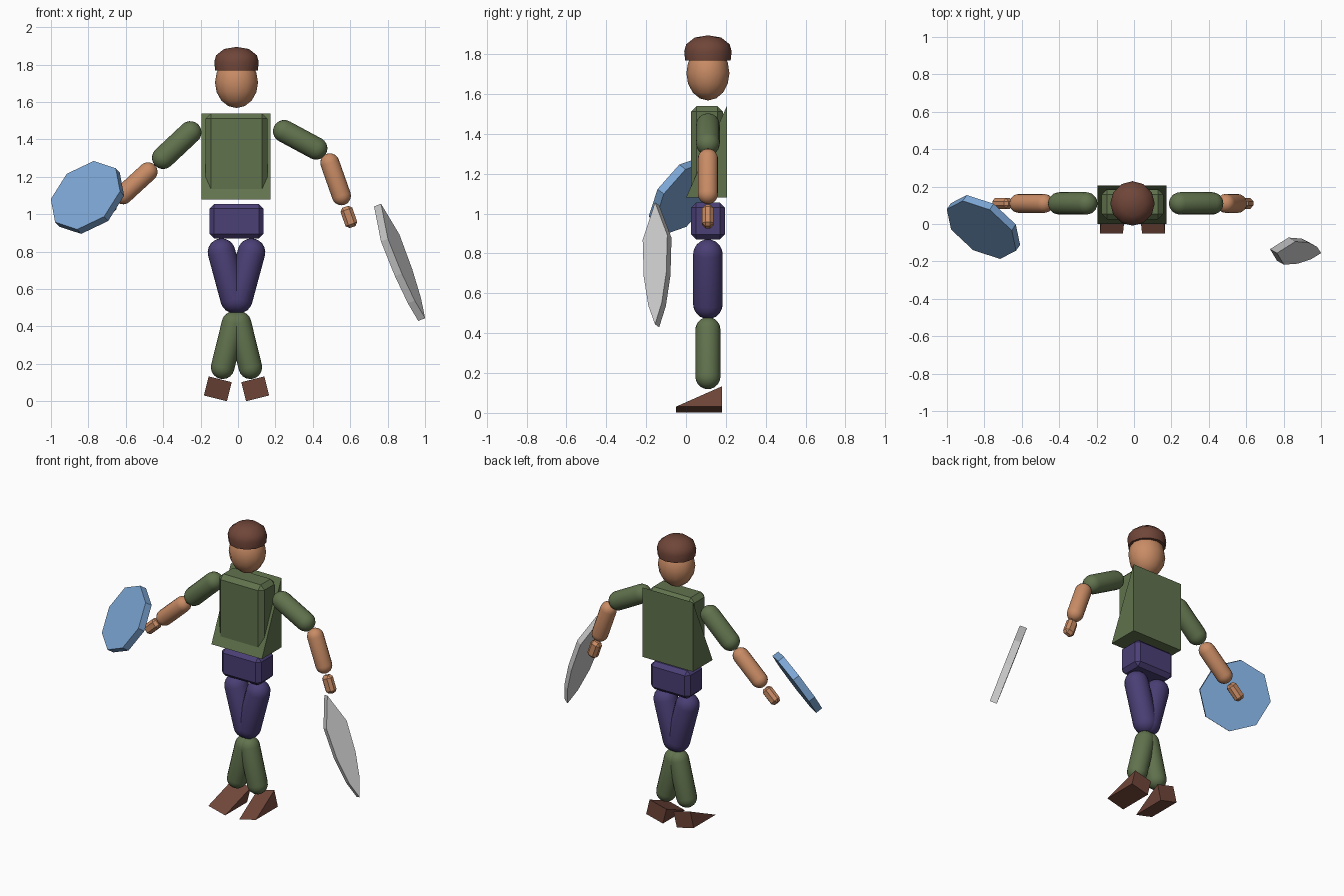
import bpy, bmesh
from math import sin, cos, pi, radians, sqrt
from mathutils import Vector, Matrix

if "Cube" in bpy.data.objects:
    bpy.data.objects.remove(bpy.data.objects["Cube"])

CX, CY = -0.008, 0.11      # body axis


def material(name, rgb):
    m = bpy.data.materials.new(name)
    m.diffuse_color = (*rgb, 1)
    m.use_nodes = True
    m.node_tree.nodes["Principled BSDF"].inputs["Base Color"].default_value = m.diffuse_color
    return m


SKIN = material("skin", (0.58, 0.26, 0.13))
GREEN = material("green_cloth", (0.12, 0.17, 0.075))
PURPLE = material("purple_cloth", (0.07, 0.05, 0.18))
BROWN = material("brown", (0.16, 0.06, 0.04))
BLUE = material("blue", (0.2, 0.38, 0.66))


def finish(name, bm, mat, smooth=False):
    bmesh.ops.recalc_face_normals(bm, faces=bm.faces)
    me = bpy.data.meshes.new(name)
    bm.to_mesh(me)
    bm.free()
    ob = bpy.data.objects.new(name, me)
    bpy.context.collection.objects.link(ob)
    if mat:
        me.materials.append(mat)
    if smooth:
        bpy.ops.object.select_all(action='DESELECT')
        ob.select_set(True)
        bpy.context.view_layer.objects.active = ob
        bpy.ops.object.shade_smooth_by_angle(angle=radians(40))
    return ob


def lathe(name, profile, mat, matrix, n=16):
    """Rings (radius, z) joined into a closed solid; zero radius is a pole."""
    bm = bmesh.new()
    rings = []
    for r, z in profile:
        count = n if r > 1e-6 else 1
        rings.append([bm.verts.new((r * cos(2 * pi * i / n), r * sin(2 * pi * i / n), z))
                      for i in range(count)])
    for a, b in zip(rings, rings[1:]):
        for i in range(n):
            j = (i + 1) % n
            quad = [a[i % len(a)], a[j % len(a)], b[j % len(b)], b[i % len(b)]]
            bm.faces.new(list(dict.fromkeys(quad)))
    for ring in (rings[0], rings[-1]):
        if len(ring) > 1:
            bm.faces.new(ring)
    bm.transform(matrix)
    return finish(name, bm, mat, True)


def capsule(name, a, b, r, mat):
    a, b = Vector(a), Vector(b)
    length = (b - a).length
    steps = [pi / 2 * i / 5 for i in range(6)]
    prof = [(r * sin(t), -r * cos(t)) for t in steps]
    prof += [(r * cos(t), length + r * sin(t)) for t in steps]
    prof[0], prof[-1] = (0, -r), (0, length + r)
    rot = (b - a).to_track_quat('Z', 'Y').to_matrix().to_4x4()
    return lathe(name, prof, mat, Matrix.Translation(a) @ rot)


def box(name, centre, size, bevel, mat, tilt=0):
    bm = bmesh.new()
    bmesh.ops.create_cube(bm, size=1)
    bm.transform(Matrix.Translation(centre) @ Matrix.Rotation(tilt, 4, 'Y')
                 @ Matrix.Diagonal((*size, 1)))
    ob = finish(name, bm, mat)
    mod = ob.modifiers.new("bevel", 'BEVEL')
    mod.width, mod.segments = bevel, 1
    return ob


def prism(name, outline, origin, u, v, depth, mat):
    """Outline in the u, v plane, given thickness centred on that plane."""
    u, v, o = Vector(u).normalized(), Vector(v).normalized(), Vector(origin)
    w = u.cross(v)
    bm = bmesh.new()
    a, b = [[bm.verts.new(o + u * p + v * q + w * d) for p, q in outline]
            for d in (-depth / 2, depth / 2)]
    bm.faces.new(a)
    bm.faces.new(b)
    for i in range(len(a)):
        j = (i + 1) % len(a)
        bm.faces.new((a[i], a[j], b[j], b[i]))
    return finish(name, bm, mat)


# Head and hair
head = [(sin(pi * i / 8), -cos(pi * i / 8)) for i in range(9)]
head[0], head[-1] = (0, -1), (0, 1)
lathe("head", head, SKIN, Matrix.Translation((CX, CY, 1.705))
      @ Matrix.Diagonal((0.115, 0.108, 0.137, 1)), 12)
lathe("hair", [(0.114, 1.768), (0.119, 1.815), (0.109, 1.85), (0.066, 1.884), (0, 1.895)],
      BROWN, Matrix.Translation((CX, CY, 0)), 12)

# Torso, wedge-shaped back and pelvis
box("torso", (CX, 0.105, 1.32), (0.33, 0.16, 0.44), 0.028, GREEN)
prism("tunic_back", [(0, 1.08), (0.205, 1.08), (0.205, 1.54)], (-0.01, 0, 0),
      (0, 1, 0), (0, 0, 1), 0.37, GREEN)
box("pelvis", (CX, CY, 0.963), (0.288, 0.17, 0.185), 0.025, PURPLE)

# Legs and feet
for s, side in ((-1, "right"), (1, "left")):
    def at(dx, z):
        return (CX + s * dx, CY, z)
    capsule(side + "_thigh", at(0.08, 0.797), at(0.012, 0.545), 0.074, PURPLE)
    capsule(side + "_shin", at(0.016, 0.418), at(0.074, 0.182), 0.063, GREEN)
    tilt = radians(14)
    prism(side + "_foot", [(-0.05, -0.0525), (0.18, -0.0525), (0.18, 0.0525)],
          (CX + s * 0.1, 0, 0.067), (0, 1, 0), (-s * sin(tilt), 0, cos(tilt)), 0.127, BROWN)

# Arms and hands: shoulder, elbow, forearm start, wrist as (x, z)
arms = {"right": ((-0.255, 1.438), (-0.4, 1.302), (-0.481, 1.227), (-0.615, 1.104)),
        "left": ((0.247, 1.444), (0.418, 1.352), (0.491, 1.275), (0.553, 1.099))}
for side, joints in arms.items():
    a, b, c, d = [Vector((x, CY, z)) for x, z in joints]
    capsule(side + "_upper_arm", a, b, 0.06, GREEN)
    capsule(side + "_forearm", c, d, 0.051, SKIN)
    way = (d - c).normalized()
    from_up = -way
    tilt = radians(90) if abs(from_up.z) < 1e-6 else Vector((from_up.z, from_up.x)).angle_signed(
        Vector((1, 0)))
    box(side + "_hand", d + way * 0.12, (0.067, 0.057, 0.115), 0.017, SKIN, tilt)

# Shield: tilted octagonal plate
normal = Vector((-0.48, -0.70, 0.53)).normalized()
su = Vector((-0.185, 0.111, -0.021))
su = (su - normal * su.dot(normal)).normalized()
octagon = [(0.217 * cos(pi * i / 4), 0.217 * sin(pi * i / 4)) for i in range(8)]
prism("shield", octagon, (-0.805, -0.016, 1.09), su, normal.cross(su), 0.045, BLUE)

# Sword: tapering flat blade
phi = radians(28)
along = Vector((0.36, 0, -0.933))
across = Vector((0.933, 0, 0.36)) * sin(phi) + Vector((0, cos(phi), 0))
half = [(-0.14, 0.07), (0.06, 0.064), (0.22, 0.038)]
blade = [(-0.328, 0)] + half + [(0.328, 0)] + [(p, -q) for p, q in reversed(half)]
prism("sword", blade, (0.864, -0.145, 0.743), along, across, 0.045, None)
